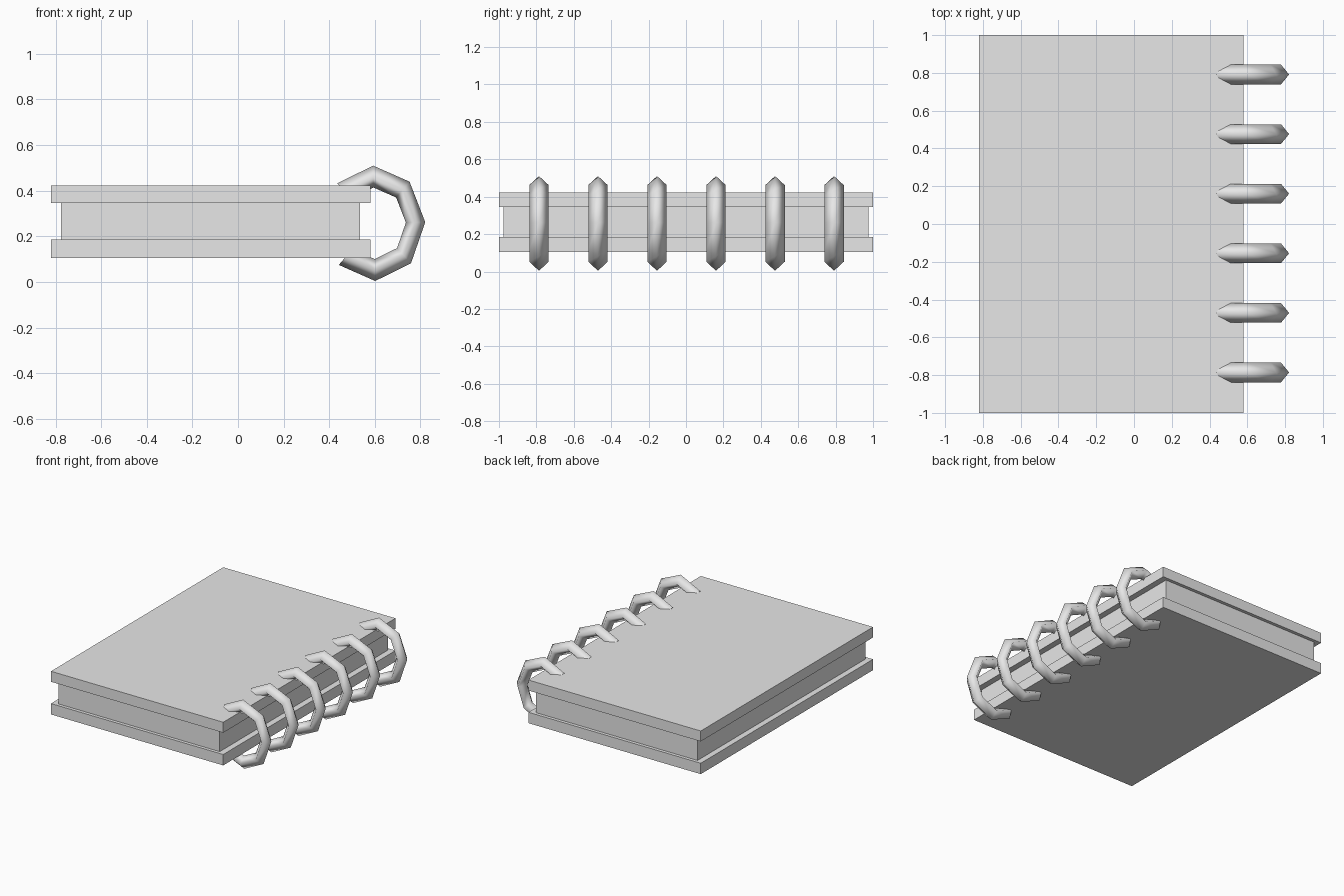
import bpy, bmesh
from math import cos, sin, pi
from mathutils import Vector

cube = bpy.data.objects.get("Cube")
if cube:
    bpy.data.objects.remove(cube, do_unlink=True)

grey = bpy.data.materials.new("plain_grey")
grey.use_nodes = True
colour = (0.8, 0.8, 0.8, 1)
grey.diffuse_color = colour
grey.node_tree.nodes["Principled BSDF"].inputs["Base Color"].default_value = colour


def add_object(name, bm):
    mesh = bpy.data.meshes.new(name)
    bmesh.ops.recalc_face_normals(bm, faces=bm.faces)
    bm.to_mesh(mesh)
    bm.free()
    mesh.materials.append(grey)
    obj = bpy.data.objects.new(name, mesh)
    bpy.context.collection.objects.link(obj)
    return obj


def box(name, low, high):
    low, high = Vector(low), Vector(high)
    bm = bmesh.new()
    bmesh.ops.create_cube(bm, size=1)
    bmesh.ops.scale(bm, vec=high - low, verts=bm.verts)
    bmesh.ops.translate(bm, vec=(low + high) / 2, verts=bm.verts)
    return add_object(name, bm)


def ring(name, y):
    # Three quarters of an octagonal loop with a diamond cross-section
    bm = bmesh.new()
    sections = []
    for i in range(7):
        a = (i - 3) * pi / 4 + 0.02
        loop = []
        for k in range(4):
            t = k * pi / 2
            r = 0.2135 + 0.05 * cos(t)
            loop.append(bm.verts.new((0.597 + 0.85 * r * cos(a),
                                      y + 0.052 * sin(t),
                                      0.257 + 0.96 * r * sin(a))))
        sections.append(loop)
    for p, q in zip(sections, sections[1:]):
        for k in range(4):
            n = (k + 1) % 4
            bm.faces.new((p[k], p[n], q[n], q[k]))
    caps = [bm.faces.new(sections[0]), bm.faces.new(sections[-1])]
    for face in bm.faces:
        face.smooth = face not in caps
    return add_object(name, bm)


# Covers and page block
box("bottom_cover", (-0.82, -1, 0.105), (0.58, 1, 0.185))
box("page_block", (-0.777, -0.976, 0.185), (0.535, 0.976, 0.345))
box("top_cover", (-0.82, -1, 0.345), (0.58, 1, 0.422))

# Binding rings along the spine
for i in range(6):
    ring(f"binding_ring_{i + 1}", -0.786 + 0.3155 * i)
